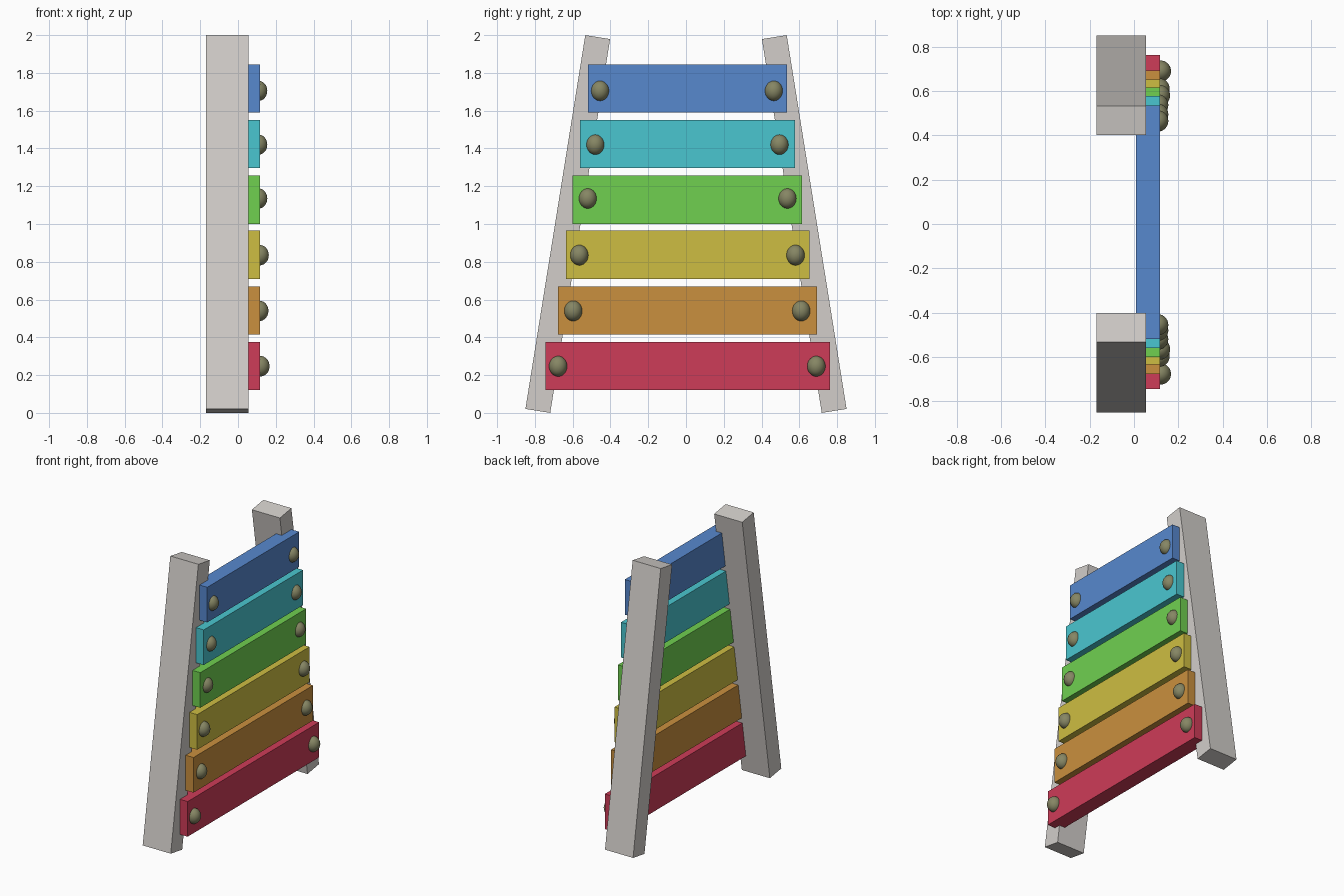
import bpy, math

if "Cube" in bpy.data.objects:
    bpy.data.objects.remove(bpy.data.objects["Cube"])


def lin(c):
    c /= 255
    return c / 12.92 if c <= 0.04045 else ((c + 0.055) / 1.055) ** 2.4


def material(name, r, g, b):
    m = bpy.data.materials.new(name)
    m.diffuse_color = (lin(r), lin(g), lin(b), 1)
    m.use_nodes = True
    m.node_tree.nodes["Principled BSDF"].inputs["Base Color"].default_value = m.diffuse_color
    return m


def box(name, centre, size, mat, tilt=0):
    bpy.ops.mesh.primitive_cube_add(size=1, location=centre)
    o = bpy.context.object
    o.name = name
    o.scale = size
    o.rotation_euler.x = tilt
    o.data.materials.append(mat)
    return o


def bolt(name, centre, mat):
    bpy.ops.mesh.primitive_uv_sphere_add(segments=32, ring_count=16, radius=1, location=centre)
    o = bpy.context.object
    o.name = name
    o.scale = (0.048, 0.048, 0.054)
    o.data.materials.append(mat)
    bpy.ops.object.shade_smooth()


# Two side rails leaning inwards
grey = material("warm_grey", 210, 206, 202)
lean = math.atan2(0.317, 1.98)
for side, label in ((-1, "left"), (1, "right")):
    box(label + "_rail", (-0.0575, side * 0.626, 1.0), (0.225, 0.133, 2.004), grey, side * lean)

# Coloured bars, each with a domed bolt at both ends
# colour, rgb, y min, y max, z centre, bolt y left, bolt y right, bolt z, bolt x
olive = material("olive_metal", 134, 134, 100)
bars = [
    ("red", (206, 60, 88), -0.745, 0.763, 0.248, -0.677, 0.69, 0.247, 0.119),
    ("orange", (202, 144, 62), -0.678, 0.693, 0.542, -0.597, 0.61, 0.54, 0.113),
    ("yellow", (206, 190, 66), -0.635, 0.653, 0.837, -0.565, 0.58, 0.835, 0.115),
    ("green", (112, 208, 80), -0.60, 0.615, 1.128, -0.52, 0.537, 1.135, 0.107),
    ("teal", (74, 198, 208), -0.56, 0.578, 1.423, -0.48, 0.495, 1.42, 0.107),
    ("blue", (87, 136, 206), -0.52, 0.535, 1.717, -0.455, 0.465, 1.705, 0.107),
]
for colour, rgb, y0, y1, z, b0, b1, bz, bx in bars:
    box(colour + "_bar", (0.063, (y0 + y1) / 2, z), (0.108, y1 - y0, 0.255), material(colour, *rgb))
    bolt(colour + "_left_bolt", (bx, b0, bz), olive)
    bolt(colour + "_right_bolt", (bx, b1, bz), olive)
